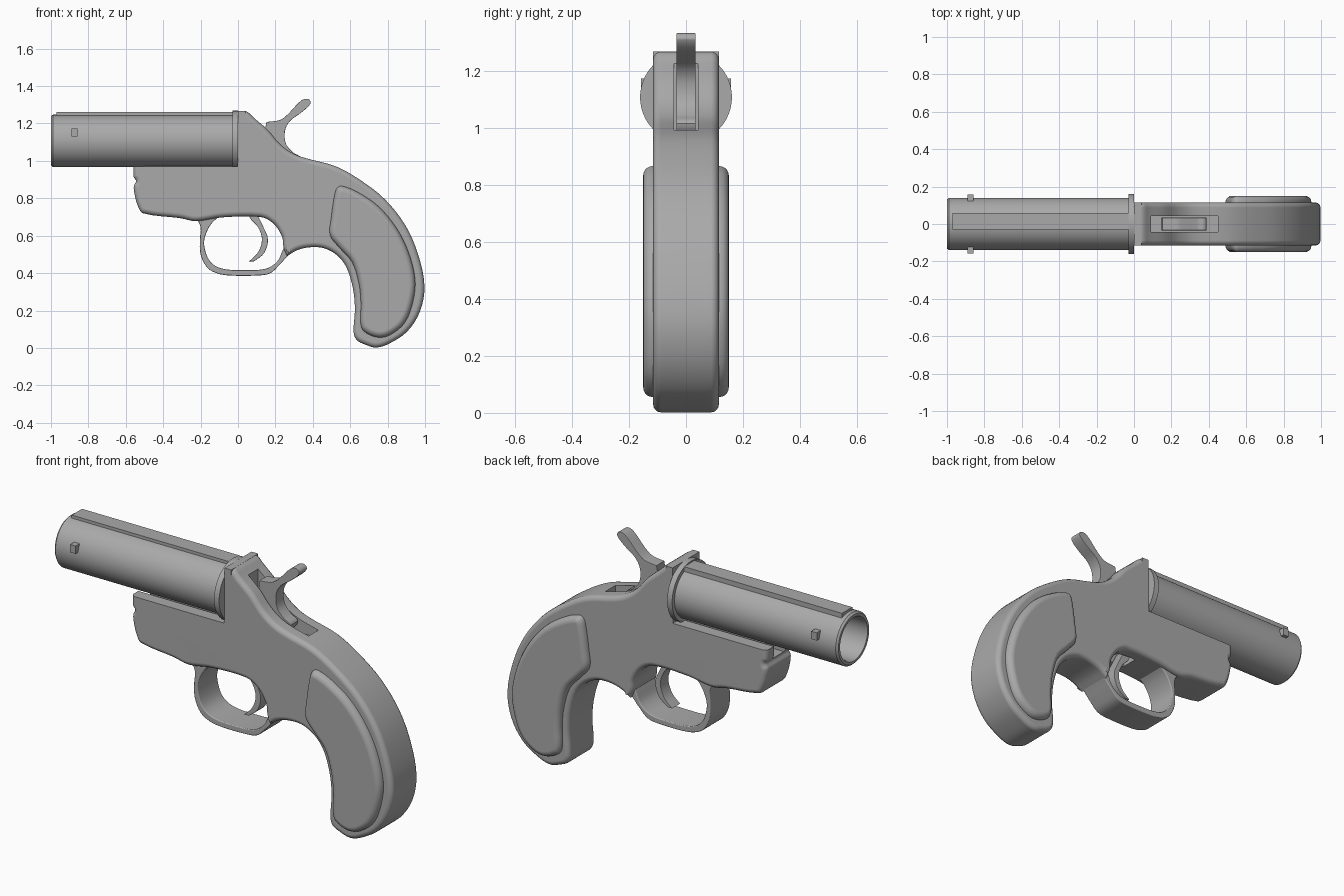
import bpy, bmesh, math
from mathutils import Vector

if "Cube" in bpy.data.objects:
    bpy.data.objects.remove(bpy.data.objects["Cube"])

AXIS_Z = 1.107
METAL = bpy.data.materials.new("dark_grey")
METAL.diffuse_color = (0.4, 0.4, 0.4, 1)
METAL.use_nodes = True
METAL.node_tree.nodes["Principled BSDF"].inputs["Base Color"].default_value = METAL.diffuse_color


def smooth(ob, angle=35):
    bpy.ops.object.select_all(action='DESELECT')
    bpy.context.view_layer.objects.active = ob
    ob.select_set(True)
    bpy.ops.object.shade_smooth_by_angle(angle=math.radians(angle))


def flatten_normals(ob):
    """Keep large faces flat next to their rounded rims."""
    m = ob.modifiers.new("weighted", 'WEIGHTED_NORMAL')
    m.keep_sharp = True


def finish(name, bm, angle=35):
    bmesh.ops.recalc_face_normals(bm, faces=bm.faces)
    me = bpy.data.meshes.new(name)
    bm.to_mesh(me)
    bm.free()
    me.materials.append(METAL)
    ob = bpy.data.objects.new(name, me)
    bpy.context.collection.objects.link(ob)
    smooth(ob, angle)
    return ob


def spline(pts, corners=(), n=4):
    """Closed Catmull-Rom outline through pts; listed indices stay sharp."""
    P, N, out = [Vector(p) for p in pts], len(pts), []
    for i in range(N):
        a, b = P[i], P[(i + 1) % N]
        c0, c1 = i in corners, (i + 1) % N in corners
        d = (b - a).length
        def tangent(k):
            t = P[(k + 1) % N] - P[k - 1]
            return t.normalized() * d
        ta = (b - a) if c0 else tangent(i)
        tb = (b - a) if c1 else tangent((i + 1) % N)
        steps = 1 if c0 and c1 else n
        for s in range(steps):
            t = s / steps
            out.append(a * (2*t**3 - 3*t*t + 1) + ta * (t**3 - 2*t*t + t)
                       + b * (3*t*t - 2*t**3) + tb * (t**3 - t*t))
    return out


def slab(name, outline, y0, y1, r, seg=4):
    """Outline in x/z extruded from y0 to y1 with rounded rims."""
    N = len(outline)
    area = sum(outline[i - 1].cross(outline[i]) for i in range(N))
    sgn = 1 if area > 0 else -1
    inward = []
    for i in range(N):
        e0 = (outline[i] - outline[i - 1]).normalized()
        e1 = (outline[(i + 1) % N] - outline[i]).normalized()
        n0, n1 = Vector((-e0.y, e0.x)) * sgn, Vector((-e1.y, e1.x)) * sgn
        m = (n0 + n1).normalized()
        inward.append(m / max(m.dot(n0), 0.6))
    arc = [(r * (1 - math.sin(a)), r * (1 - math.cos(a)))
           for a in [math.pi / 2 * k / seg for k in range(seg + 1)]]
    levels = [(y0 + dy, ins) for ins, dy in arc] + [(y1 - dy, ins) for ins, dy in reversed(arc)]
    bm = bmesh.new()
    rings = []
    for y, ins in levels:
        rings.append([bm.verts.new((p.x + q.x * ins, y, p.y + q.y * ins))
                      for p, q in zip(outline, inward)])
    for A, B in zip(rings, rings[1:]):
        for i in range(N):
            bm.faces.new((A[i - 1], A[i], B[i], B[i - 1]))
    bm.faces.new(rings[0])
    bm.faces.new(rings[-1])
    ob = finish(name, bm)
    if name != "frame":
        flatten_normals(ob)
    return ob


def box(name, x0, x1, y0, y1, z0, z1):
    bm = bmesh.new()
    bmesh.ops.create_cube(bm, size=1)
    for v in bm.verts:
        v.co = ((x0 + x1) / 2 + v.co.x * (x1 - x0), (y0 + y1) / 2 + v.co.y * (y1 - y0),
                (z0 + z1) / 2 + v.co.z * (z1 - z0))
    return finish(name, bm)


def lathe(name, prof, n=64):
    """Revolve (x, radius) points about the barrel axis."""
    bm = bmesh.new()
    vs = [bm.verts.new((x, 0, AXIS_Z + r)) for x, r in prof]
    es = [bm.edges.new(p) for p in zip(vs, vs[1:])]
    bmesh.ops.spin(bm, geom=vs + es, cent=(0, 0, AXIS_Z), axis=(1, 0, 0),
                   angle=2 * math.pi, steps=n, use_merge=True)
    bmesh.ops.remove_doubles(bm, verts=bm.verts, dist=1e-5)
    return finish(name, bm)


# frame: breech, receiver and curved handle
frame_pts = [
    (0, 1.265), (.045, 1.265), (.085, 1.23), (.16, 1.165), (.225, 1.09), (.29, 1.042),
    (.36, 1.015), (.52, .972), (.65, .90), (.785, .795), (.895, .655), (.963, .50),
    (.997, .33), (.973, .195), (.905, .088), (.81, .024), (.74, .002), (.68, .018),
    (.635, .042), (.618, .085), (.625, .205), (.615, .315), (.58, .43), (.53, .495),
    (.46, .533), (.385, .538), (.315, .522), (.262, .49), (.243, .54), (.235, .597),
    (.187, .667), (.12, .70), (-.085, .698), (-.225, .678), (-.31, .694), (-.508, .72),
    (-.535, .758), (-.553, .822), (-.557, .865), (-.545, .892), (-.558, .915),
    (-.558, 1.01), (0, 1.01)]
frame = slab("frame", spline(frame_pts, {0, 27, 41, 42}), -.115, .115, .027)

# flat deck under the barrel, slots for the hammer, trigger and barrel lug
cutters = [box("deck_cut", -.70, -.002, -.2, .2, .969, 1.1),
           box("hammer_slot", .09, .45, -.042, .042, .95, 1.35),
           box("trigger_slot", .03, .16, -.045, .045, .60, .78),
           box("lug_slot", -.65, -.02, -.05, .05, .90, 1.05)]
for c in cutters:
    c.hide_render = True
    m = frame.modifiers.new(c.name, 'BOOLEAN')
    m.operation, m.object, m.solver = 'DIFFERENCE', c, 'EXACT'
    bpy.context.view_layer.objects.active = frame
    bpy.ops.object.modifier_apply(modifier=m.name)
for c in cutters:
    bpy.data.objects.remove(c)
smooth(frame)
flatten_normals(frame)

# square breech face behind the barrel
box("breech_face", 0, .04, -.115, .115, .95, 1.267)

# trigger guard loop
guard_pts = [
    (-.225, .70), (-.20, .645), (-.204, .58), (-.2, .50), (-.165, .43), (-.11, .398),
    (-.04, .387), (.10, .387), (.17, .398), (.22, .442), (.267, .493), (.30, .52),
    (.25, .55), (.238, .52), (.21, .463), (.15, .424), (.037, .416), (-.085, .424),
    (-.15, .463), (-.18, .543), (-.175, .60), (-.14, .667), (-.09, .71)]
slab("trigger_guard", spline(guard_pts, {0, 11, 12, 22}), -.085, .085, .005, 3)

# trigger
trigger_pts = [(.05, .74), (.09, .74), (.134, .65), (.16, .58), (.139, .506), (.086, .463),
               (.059, .463), (.107, .511), (.128, .58), (.107, .645), (.064, .694)]
slab("trigger", spline(trigger_pts, {0, 1, 5, 6}), -.035, .035, .003, 2)

# hammer with thumb spur
hammer_pts = [(.337, 1.322), (.374, 1.331), (.388, 1.308), (.342, 1.261), (.278, 1.213),
              (.251, 1.16), (.257, 1.09), (.295, 1.045), (.335, 1.015), (.30, .96),
              (.20, 1.0), (.146, 1.175), (.152, 1.208), (.225, 1.219), (.267, 1.25)]
slab("hammer", spline(hammer_pts, {9, 10, 11, 12}), -.034, .034, .003, 2)

# grip panels on both sides
grip_pts = [
    (.56, .865), (.64, .833), (.75, .758), (.845, .645), (.91, .517), (.947, .367),
    (.936, .25), (.893, .137), (.818, .072), (.75, .056), (.672, .09), (.655, .14),
    (.657, .233), (.647, .34), (.61, .458), (.54, .538), (.492, .603), (.497, .688),
    (.517, .822), (.532, .858)]
for side, y0, y1 in (("front", -.15, -.08), ("back", .08, .15)):
    slab("grip_panel_" + side, spline(grip_pts), y0, y1, .033, 5)

# hollow barrel and its rear flange
lathe("barrel", [(-.03, .14), (-.99, .14), (-1, .131), (-1, .117), (-.99, .112),
                 (-.04, .112), (-.04, 0)])
lathe("barrel_flange", [(-.03, 0), (-.03, .161), (0, .161), (0, 0)])

# sighting rib, underside lug and side studs
box("top_rib", -.97, -.03, -.03, .058, 1.22, 1.26)
box("barrel_lug", -.50, -.03, -.035, .035, .915, .985)
for side, s in (("front", -1), ("back", 1)):
    box("stud_" + side, -.89, -.857, min(s*.12, s*.158), max(s*.12, s*.158), 1.13, 1.172)
